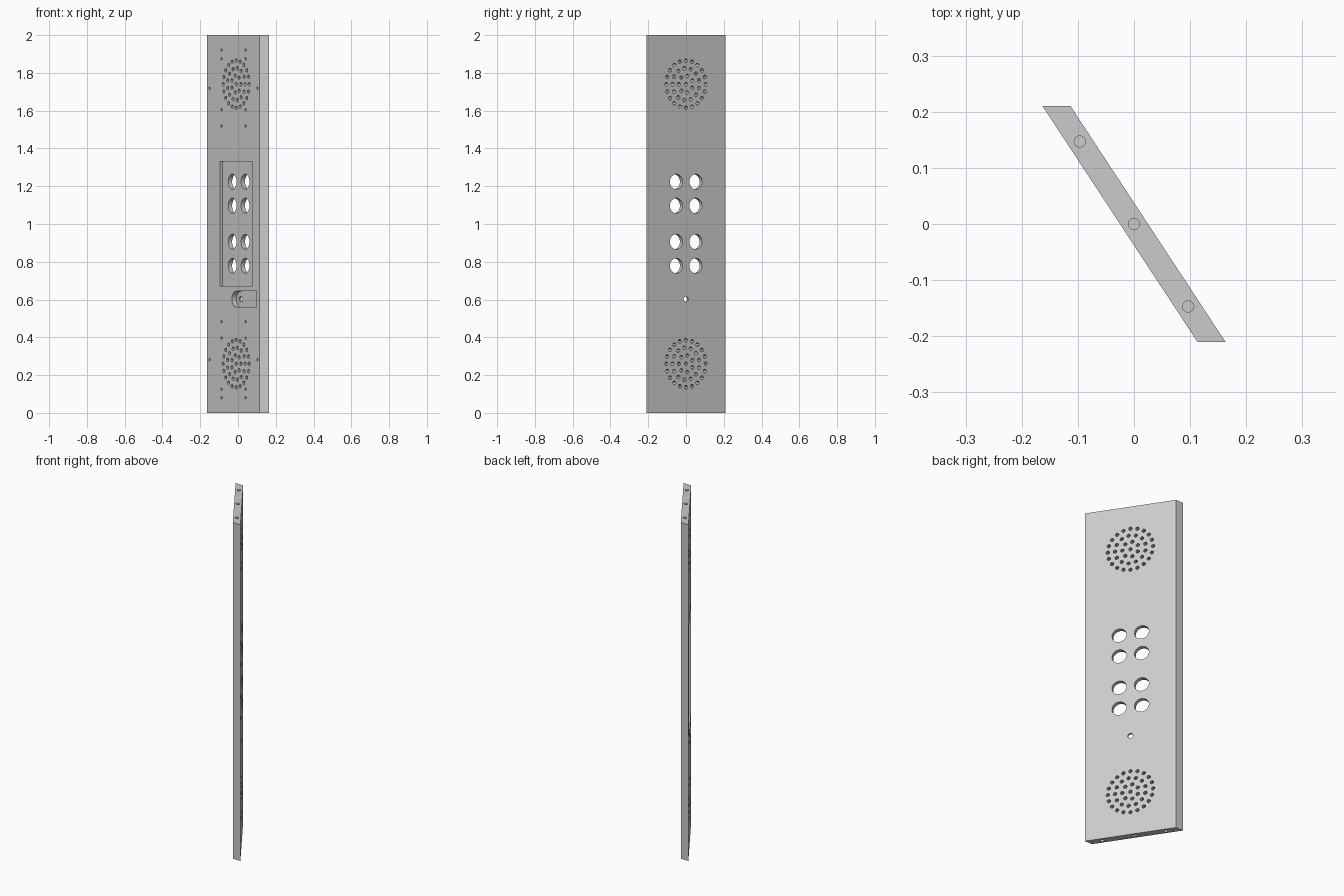
import bpy, bmesh
from math import sin, cos, pi, tau
from mathutils import Matrix, Vector

cube = bpy.data.objects.get("Cube")
if cube:
    bpy.data.objects.remove(cube, do_unlink=True)

# Slanted frame: across the panel, up, and out through its front face
HALF_X, HALF_Y, EDGE = 0.163, 0.21, 0.05
across = Vector((2 * HALF_X - EDGE, -2 * HALF_Y, 0)).normalized()
up = Vector((0, 0, 1))
out = across.cross(up)
THICK = EDGE * abs(out.x)
frame = Matrix((across, up, out)).transposed().to_4x4()
frame.translation = (EDGE / 2, 0, 0)
SPEAKERS = (0.26, 1.74)


def prism(bm, outline, low, high, matrix):
    """Extrude a flat outline from low to high along the matrix's third axis."""
    face = bm.faces.new([bm.verts.new((a, b, low)) for a, b in outline])
    result = bmesh.ops.extrude_face_region(bm, geom=[face])
    top = [v for v in result["geom"] if isinstance(v, bmesh.types.BMVert)]
    bmesh.ops.translate(bm, verts=top, vec=(0, 0, high - low))
    verts = top + list(face.verts)
    bmesh.ops.transform(bm, matrix=matrix, verts=verts)


def circle(a, b, radius, sides):
    return [(a + radius * cos(tau * i / sides), b + radius * sin(tau * i / sides))
            for i in range(sides)]


def make_object(name, bm):
    bmesh.ops.recalc_face_normals(bm, faces=bm.faces)
    mesh = bpy.data.meshes.new(name)
    bm.to_mesh(mesh)
    bm.free()
    obj = bpy.data.objects.new(name, mesh)
    bpy.context.collection.objects.link(obj)
    return obj


# Panel with mitred long edges
bm = bmesh.new()
prism(bm, [(-HALF_X, HALF_Y), (HALF_X - EDGE, -HALF_Y),
           (HALF_X, -HALF_Y), (EDGE - HALF_X, HALF_Y)], 0, 2, Matrix())
panel = make_object("panel", bm)

# Front recesses: rectangular button tray and round-ended cable slot
bm = bmesh.new()
prism(bm, [(-0.157, 0.672), (0.157, 0.672), (0.157, 1.332), (-0.157, 1.332)],
      THICK - 0.017, THICK + 0.02, frame)
slot = [(0.042 * cos(pi / 2 + pi * i / 16), 0.602 + 0.042 * sin(pi / 2 + pi * i / 16))
        for i in range(17)]
slot += [(0.198, 0.56), (0.198, 0.644)]
prism(bm, slot, THICK - 0.03, THICK + 0.02, frame)
recesses = make_object("recess_cutter", bm)

# Through holes: buttons, microphone and speaker grilles
bm = bmesh.new()
for z in (0.779, 0.906, 1.097, 1.224):
    for u in (-0.062, 0.062):
        prism(bm, circle(u, z, 0.04, 32), -0.02, THICK + 0.02, frame)
prism(bm, circle(0, 0.602, 0.015, 20), -0.02, THICK + 0.02, frame)
for centre in SPEAKERS:
    for radius, count in ((0, 1), (0.045, 7), (0.085, 13), (0.125, 20)):
        for u, z in circle(0, centre, radius, count):
            prism(bm, circle(u, z, 0.01, 12), -0.02, THICK + 0.02, frame)
holes = make_object("hole_cutter", bm)

# Blind screw holes around each speaker, and in the top and bottom ends
bm = bmesh.new()
for z, spread in ((0.08, 0.116), (0.126, 0.116), (0.282, 0.231),
                  (0.396, 0.116), (0.482, 0.116)):
    for height in (z, 2 - z):
        for side in (-1, 1):
            prism(bm, circle(side * spread - 0.025, height, 0.007, 12),
                  THICK - 0.015, THICK + 0.02, frame)
for t in (-0.7, 0, 0.7):
    spot = circle(t * (EDGE / 2 - HALF_X), t * HALF_Y, 0.01, 16)
    prism(bm, spot, -0.02, 0.06, Matrix())
    prism(bm, spot, 1.94, 2.02, Matrix())
screws = make_object("screw_cutter", bm)

# Cut the panel and bake the result
cutters = (recesses, holes, screws)
for cutter in cutters:
    cutter.hide_render = True
    mod = panel.modifiers.new(cutter.name, "BOOLEAN")
    mod.operation = "DIFFERENCE"
    mod.solver = "EXACT"
    mod.object = cutter
graph = bpy.context.evaluated_depsgraph_get()
baked = bpy.data.meshes.new_from_object(panel.evaluated_get(graph))
panel.modifiers.clear()
panel.data = baked
for cutter in cutters:
    bpy.data.objects.remove(cutter, do_unlink=True)

# Single grey finish
grey = bpy.data.materials.new("light grey")
grey.use_nodes = True
colour = (0.6, 0.6, 0.6, 1)
grey.diffuse_color = colour
grey.node_tree.nodes["Principled BSDF"].inputs["Base Color"].default_value = colour
panel.data.materials.clear()
panel.data.materials.append(grey)

bpy.ops.object.select_all(action="DESELECT")
panel.select_set(True)
bpy.context.view_layer.objects.active = panel
bpy.ops.object.shade_smooth_by_angle()
